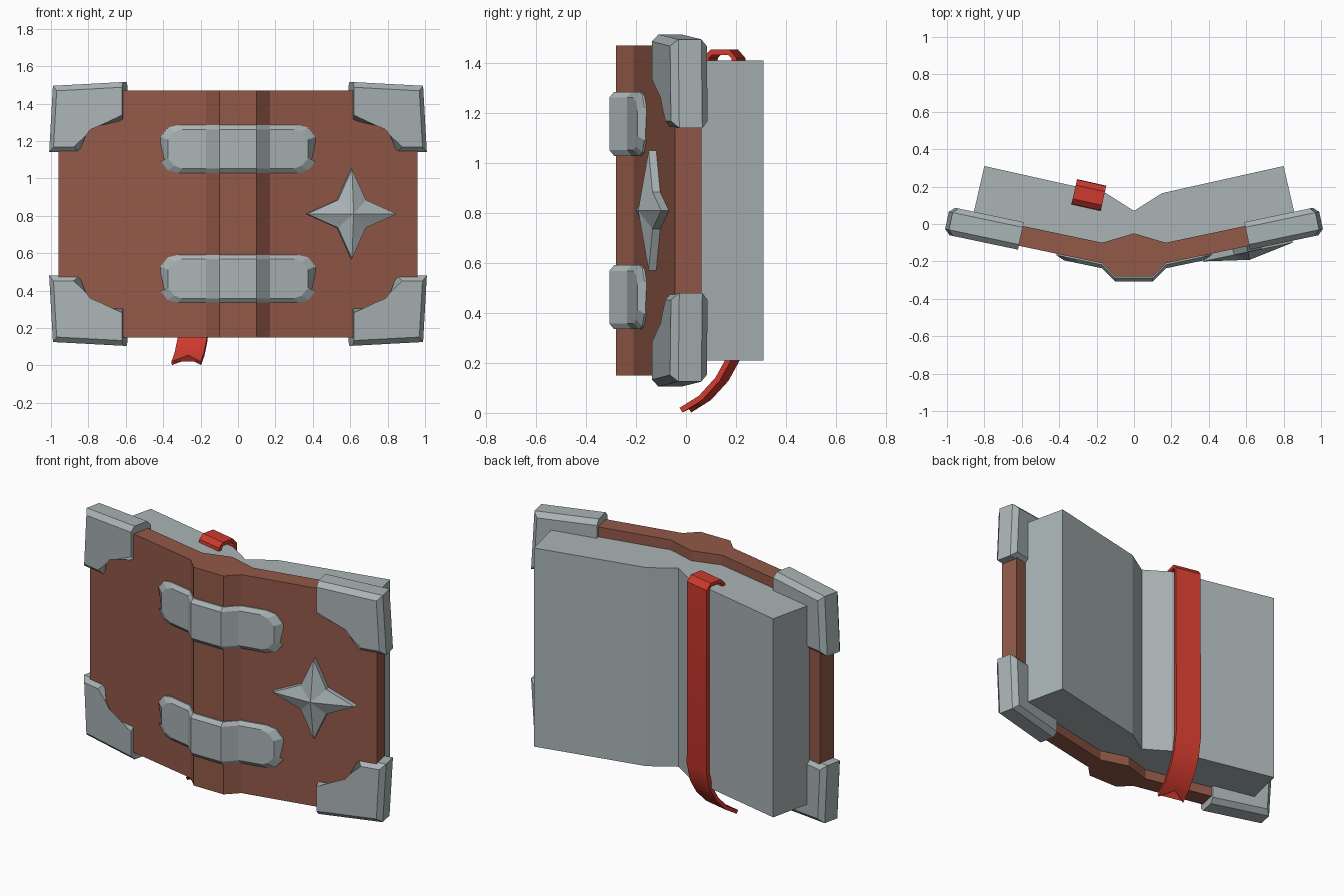
import bpy, bmesh, math

if "Cube" in bpy.data.objects:
    bpy.data.objects.remove(bpy.data.objects["Cube"])

SLOPE = 0.21                       # tilt of each opened half
ANG = math.atan(SLOPE)
SA, CA = math.sin(ANG), math.cos(ANG)


def mat(name, rgb):
    m = bpy.data.materials.new(name)
    m.diffuse_color = (*rgb, 1)
    m.use_nodes = True
    m.node_tree.nodes["Principled BSDF"].inputs["Base Color"].default_value = m.diffuse_color
    return m


BROWN = mat("brown leather", (0.29, 0.10, 0.066))
GREY = mat("pale grey", (0.40, 0.455, 0.465))
RED = mat("ribbon red", (0.62, 0.042, 0.027))


def finish(name, bm, material, smooth=None):
    bmesh.ops.recalc_face_normals(bm, faces=bm.faces[:])
    me = bpy.data.meshes.new(name)
    bm.to_mesh(me)
    bm.free()
    me.materials.append(material)
    ob = bpy.data.objects.new(name, me)
    bpy.context.collection.objects.link(ob)
    if smooth:
        bpy.context.view_layer.objects.active = ob
        ob.select_set(True)
        bpy.ops.object.shade_smooth_by_angle(angle=math.radians(smooth))
        ob.select_set(False)
    return ob


def loft(bm, rings):
    """Skin a list of equal closed rings and cap both ends."""
    vs = [[bm.verts.new(p) for p in r] for r in rings]
    n = len(vs[0])
    for a, b in zip(vs, vs[1:]):
        for i in range(n):
            bm.faces.new((a[i], a[(i + 1) % n], b[(i + 1) % n], b[i]))
    bm.faces.new(vs[0])
    bm.faces.new(vs[-1])
    return vs


def mirrored(half):
    """Outline from its right half, leaving out doubled points on the axis."""
    return half + [(-x, y) for x, y in reversed(half) if x > 0]


def prism(name, half, z0, z1, material):
    bm = bmesh.new()
    pts = mirrored(half)
    loft(bm, [[(x, y, z) for x, y in pts] for z in (z0, z1)])
    return finish(name, bm, material)


# Leather cover and page block
prism("cover", [(0.1, -0.28), (0.17, -0.21), (0.96, -0.044), (0.94, 0.062),
                (0.17, -0.10), (0, -0.05)], 0.15, 1.47, BROWN)
prism("pages", [(0, -0.07), (0.17, -0.115), (0.86, 0.035), (0.855, 0.07),
                (0.80, 0.31), (0.15, 0.165), (0, 0.07)], 0.21, 1.41, GREY)


def wing(x, z, d, s=1):
    """Point on the tilted cover half: d is the distance behind its mid-plane."""
    return (s * (x - d * SA), -0.155 + SLOPE * (x - 0.17) + d * CA, z)


# Metal corner guards: bevelled L shapes
L = [(0.605, 1.515), (0.98, 1.495), (1.0, 1.14), (0.84, 1.14), (0.825, 1.24),
     (0.79, 1.285), (0.73, 1.31), (0.605, 1.31)]
for s, side in ((1, "right"), (-1, "left")):
    for low, level in ((False, "upper"), (True, "lower")):
        bm = bmesh.new()
        rings = loft(bm, [[wing(x, 1.62 - z if low else z, d, s) for x, z in L]
                          for d in (-0.075, 0.075)])
        edges = [bm.edges.get((r[i], r[(i + 1) % len(L)]))
                 for r in rings for i in range(len(L) - 1)]
        bmesh.ops.bevel(bm, geom=edges, offset=0.028, segments=1,
                        affect='EDGES', clamp_overlap=True)
        finish(f"corner_guard_{level}_{side}", bm, GREY)


# Spine straps that follow the cover front
def front_y(x):
    x = abs(x)
    if x < 0.1:
        return -0.28
    if x < 0.17:
        return -0.28 + (x - 0.1)
    return -0.21 + SLOPE * (x - 0.17)


# outer x, outer half height, face x, face half height
stations = [(0.1, 0.128, 0.1, 0.105), (0.17, 0.128, 0.17, 0.105),
            (0.32, 0.128, 0.30, 0.105), (0.375, 0.115, 0.34, 0.09),
            (0.415, 0.065, 0.375, 0.05)]
full = [(-a, h, -b, k) for a, h, b, k in reversed(stations)] + stations
for name, zc in (("upper_strap", 1.157), ("lower_strap", 0.463)):
    bm = bmesh.new()
    rings = []
    for xo, ho, xi, hi in full:
        yo, yi = front_y(xo), front_y(xi)
        rings.append([(xo, yo + 0.03, zc + ho), (xo, yo - 0.008, zc + ho),
                      (xi, yi - 0.027, zc + hi), (xi, yi - 0.027, zc - hi),
                      (xo, yo - 0.008, zc - ho), (xo, yo + 0.03, zc - ho)])
    loft(bm, rings)
    finish(name, bm, GREY)

# Four-pointed star stud
bm = bmesh.new()
star = []
for i in range(8):
    r = 0.24 if i % 2 == 0 else 0.105
    a = i * math.pi / 4
    star.append((0.592 + r * math.cos(a), 0.81 + r * math.sin(a)))
back, rim = ([bm.verts.new(wing(x, z, d)) for x, z in star]
             for d in (-0.045, -0.085))
peak = bm.verts.new(wing(0.592, 0.81, -0.128))
for i in range(8):
    j = (i + 1) % 8
    bm.faces.new((back[i], back[j], rim[j], rim[i]))
    bm.faces.new((rim[i], rim[j], peak))
bm.faces.new(back)
finish("star_stud", bm, GREY)

# Ribbon bookmark: path of (distance out of the page, height)
path = [(-0.095, 1.38), (-0.09, 1.425), (-0.07, 1.444), (0.0, 1.444),
        (0.022, 1.42), (0.024, 0.32), (0.0, 0.215), (-0.045, 0.135),
        (-0.115, 0.06), (-0.195, 0.011)]
bm = bmesh.new()
rings = []
for i, (n, z) in enumerate(path):
    p, q = path[max(i - 1, 0)], path[min(i + 1, len(path) - 1)]
    dn, dz = q[0] - p[0], q[1] - p[1]
    ln = math.hypot(dn, dz)
    nn, nz = -dz / ln * 0.011, dn / ln * 0.011
    ring = []
    for k, ts in ((-1, 1), (0, 1), (1, 1), (1, -1), (0, -1), (-1, -1)):
        pn, pz = n, z
        if i == len(path) - 1 and k == 0:      # swallow-tail notch
            pn, pz = -0.14, 0.045
        pn, pz, w = pn + ts * nn, pz + ts * nz, 0.08 * k
        ring.append((-0.234 + w * 0.976 + pn * 0.218,
                     0.188 - w * 0.218 + pn * 0.976, pz))
    rings.append(ring)
loft(bm, rings)
finish("ribbon_bookmark", bm, RED, 35)
